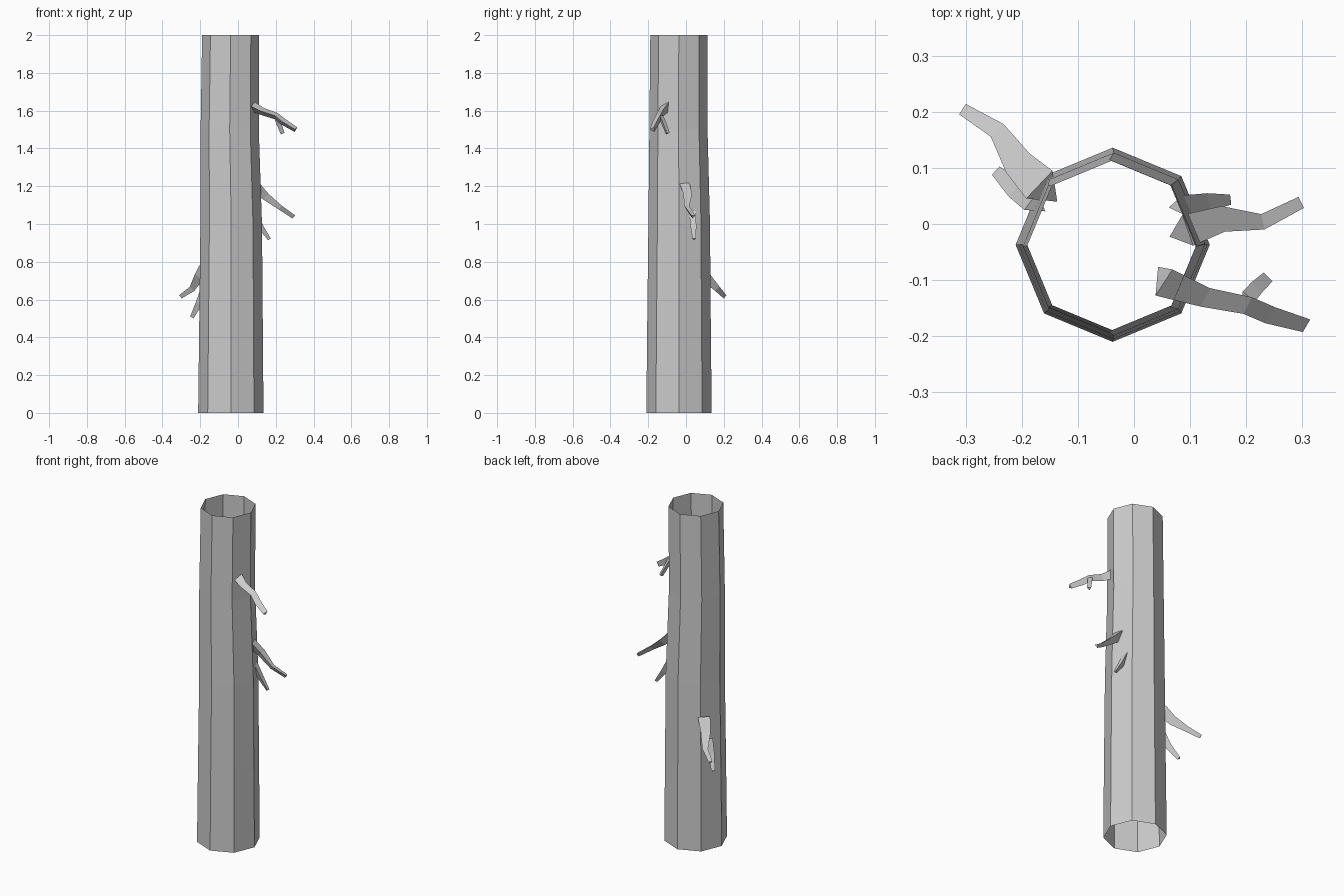
import bpy, bmesh, math
from mathutils import Vector

if "Cube" in bpy.data.objects:
    bpy.data.objects.remove(bpy.data.objects["Cube"])


def loft(name, rings, cap):
    """Skin matching rings of points into one flat-shaded tube."""
    bm = bmesh.new()
    loops = [[bm.verts.new(p) for p in ring] for ring in rings]
    n = len(loops[0])
    for a, b in zip(loops, loops[1:]):
        for i in range(n):
            j = (i + 1) % n
            bm.faces.new((a[i], a[j], b[j], b[i]))
    if cap:
        bm.faces.new(loops[0][::-1])
        bm.faces.new(loops[-1])
    bmesh.ops.recalc_face_normals(bm, faces=bm.faces[:])
    mesh = bpy.data.meshes.new(name)
    bm.to_mesh(mesh)
    bm.free()
    obj = bpy.data.objects.new(name, mesh)
    bpy.context.collection.objects.link(obj)
    return obj


def branch(name, path, roll=0):
    """Three-sided tapering branch; path entries are x, y, z, half width."""
    pts = [Vector(p[:3]) for p in path]
    rings = []
    for i, p in enumerate(pts):
        d = (pts[min(i + 1, len(pts) - 1)] - pts[max(i - 1, 0)]).normalized()
        side = d.cross(Vector((0, 0, 1))).normalized()
        up = side.cross(d)
        r = path[i][3] / math.cos(math.radians(30))
        angles = [math.radians(a + roll) for a in (30, 150, 270)]
        rings.append([p + r * (side * math.cos(a) + up * math.sin(a)) for a in angles])
    return loft(name, rings, True)


# Trunk: open, slightly crooked eight-sided tube (x, y, z, radius)
levels = [(-0.038, -0.037, 0, 0.173), (-0.037, -0.037, 0.5, 0.168),
          (-0.036, -0.036, 1.0, 0.163), (-0.044, -0.040, 1.5, 0.154),
          (-0.039, -0.038, 2.0, 0.151)]
loft("trunk", [[(x + r * math.cos(k * math.pi / 4), y + r * math.sin(k * math.pi / 4), z)
                for k in range(8)] for x, y, z, r in levels], False)

# Upper branch with its fork
branch("upper_branch", [(0.05, -0.095, 1.635, 0.03), (0.125, -0.125, 1.597, 0.02),
                        (0.20, -0.14, 1.572, 0.018), (0.24, -0.157, 1.54, 0.018),
                        (0.305, -0.177, 1.50, 0.014)], -25)
branch("upper_twig", [(0.20, -0.135, 1.57, 0.014), (0.215, -0.117, 1.53, 0.013),
                      (0.235, -0.098, 1.48, 0.011)])

# Middle branch and the twig below it
branch("middle_branch", [(0.085, -0.015, 1.215, 0.029), (0.15, 0.008, 1.15, 0.023),
                         (0.225, 0.003, 1.09, 0.014), (0.295, 0.037, 1.04, 0.011)])
branch("middle_twig", [(0.08, 0.032, 1.07, 0.018), (0.125, 0.038, 0.985, 0.016),
                       (0.168, 0.043, 0.92, 0.009)])

# Lower branch and the twig below it
branch("lower_branch", [(-0.158, 0.06, 0.79, 0.034), (-0.2, 0.10, 0.725, 0.027),
                        (-0.24, 0.163, 0.66, 0.016), (-0.303, 0.203, 0.617, 0.011)])
branch("lower_twig", [(-0.175, 0.035, 0.66, 0.02), (-0.205, 0.057, 0.58, 0.018),
                      (-0.243, 0.092, 0.507, 0.01)])
